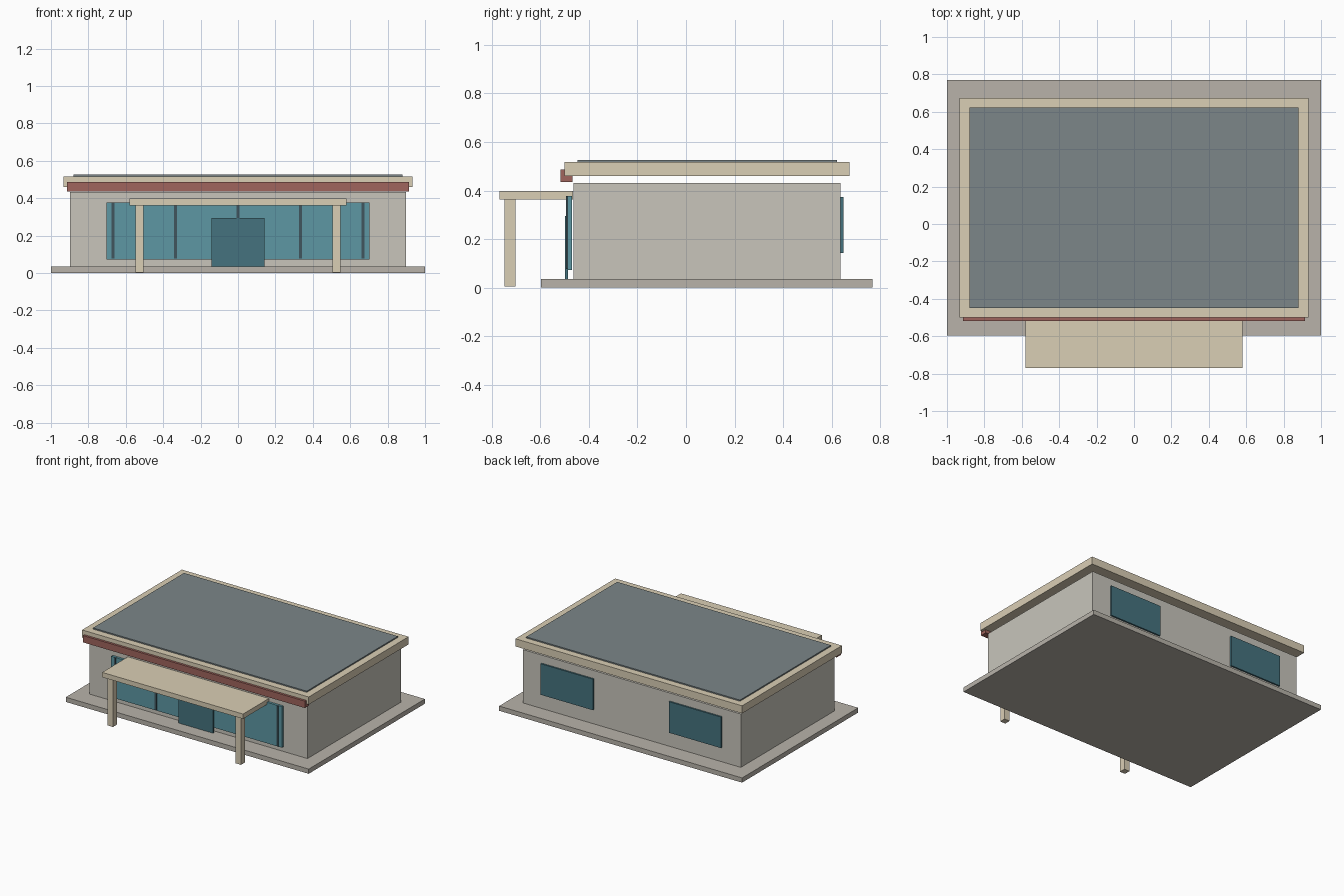
import bpy

if "Cube" in bpy.data.objects:
    bpy.data.objects.remove(bpy.data.objects["Cube"])


def material(name, rgb):
    m = bpy.data.materials.new(name)
    m.diffuse_color = (*rgb, 1)
    m.use_nodes = True
    m.node_tree.nodes["Principled BSDF"].inputs["Base Color"].default_value = m.diffuse_color
    return m


STONE = material("stone", (0.48, 0.45, 0.40))
WALL = material("wall", (0.58, 0.56, 0.50))
CREAM = material("cream", (0.70, 0.62, 0.46))
RED = material("red", (0.35, 0.13, 0.11))
ROOF = material("roof_grey", (0.20, 0.24, 0.25))
GLASS = material("glass", (0.11, 0.31, 0.37))
DARK_GLASS = material("dark_glass", (0.06, 0.17, 0.21))
FRAME = material("frame", (0.05, 0.09, 0.11))


def box(name, x, y, z, mat):
    """Box from (min, max) ranges on each axis."""
    bpy.ops.mesh.primitive_cube_add(size=1, location=[sum(r) / 2 for r in (x, y, z)])
    o = bpy.context.object
    o.name = name
    o.scale = [r[1] - r[0] for r in (x, y, z)]
    bpy.ops.object.transform_apply(location=False, rotation=False, scale=True)
    o.data.materials.append(mat)
    return o


# Base and main volume
box("base_slab", (-1, 1), (-0.597, 0.769), (0, 0.035), STONE)
box("walls", (-0.897, 0.897), (-0.464, 0.636), (0.035, 0.432), WALL)

# Roof slab, top covering and front fascia
box("roof_slab", (-0.933, 0.933), (-0.501, 0.673), (0.460, 0.517), CREAM)
box("roof_covering", (-0.88, 0.88), (-0.448, 0.622), (0.515, 0.526), ROOF)
box("front_fascia", (-0.913, 0.913), (-0.518, -0.468), (0.436, 0.487), RED)

# Glazed front with mullions and door
box("front_glazing", (-0.703, 0.703), (-0.488, -0.470), (0.073, 0.378), GLASS)
for i in range(5):
    x = -0.668 + i * 0.334
    box(f"mullion_{i + 1}", (x - 0.007, x + 0.007), (-0.494, -0.476), (0.077, 0.378), FRAME)
box("front_door", (-0.143, 0.143), (-0.498, -0.486), (0.035, 0.294), DARK_GLASS)

# Entrance canopy on two posts
box("canopy", (-0.58, 0.58), (-0.769, -0.466), (0.362, 0.398), CREAM)
for side, s in (("left", -1), ("right", 1)):
    x = s * 0.527
    box(f"{side}_canopy_post", (x - 0.022, x + 0.022), (-0.749, -0.703), (0.004, 0.362), CREAM)

    # Rear windows
    x = s * 0.528
    box(f"{side}_rear_window", (x - 0.215, x + 0.215), (0.637, 0.649), (0.142, 0.373), DARK_GLASS)
